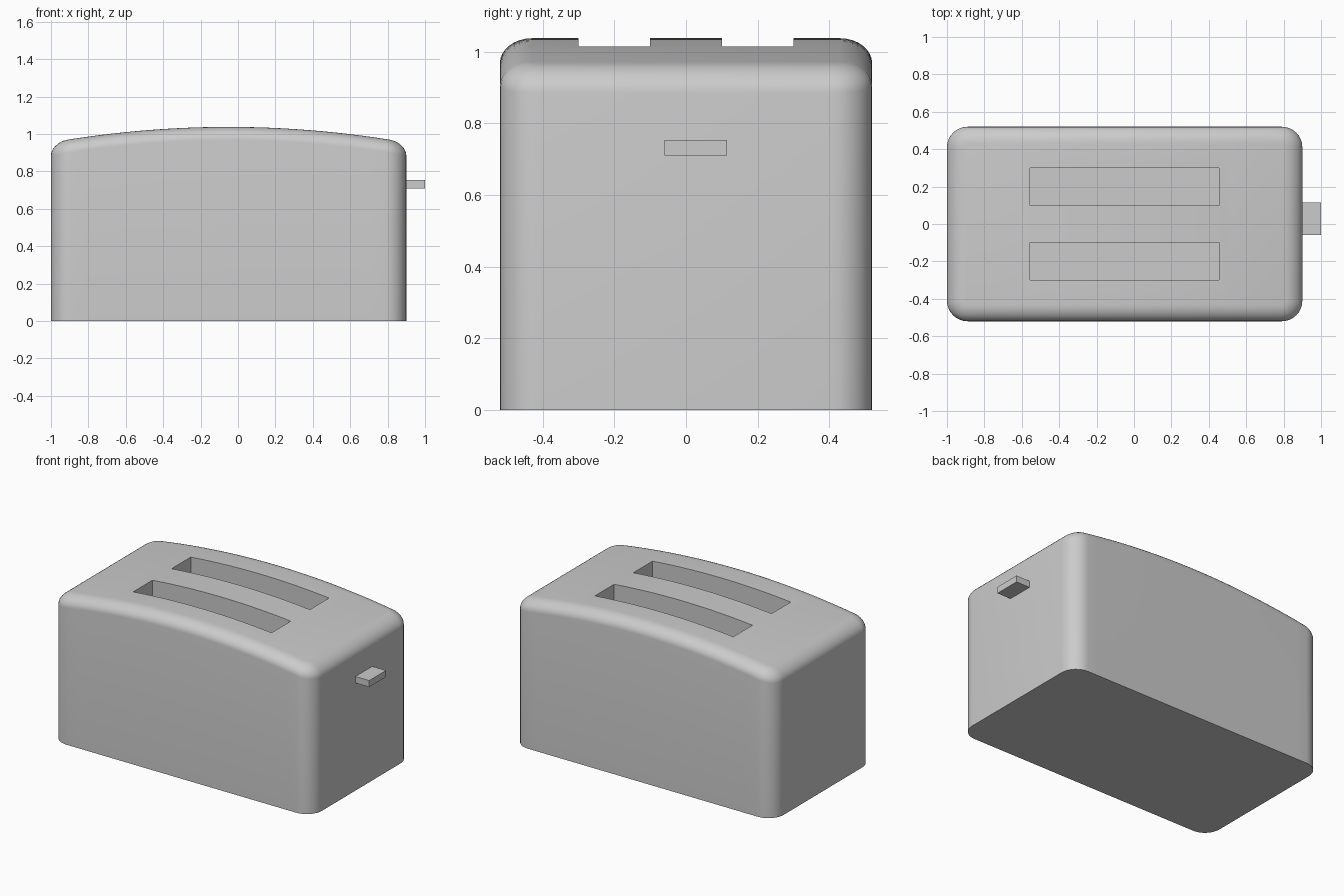
import bpy, bmesh, math

if "Cube" in bpy.data.objects:
    bpy.data.objects.remove(bpy.data.objects["Cube"])

CX = -0.05                      # centre of the body along x
HX, HY, R = 0.95, 0.52, 0.11    # half sizes and plan corner radius
EDGE_IN, EDGE_DROP = 0.09, 0.07  # rounding of the top edge


def link(name, bm):
    bmesh.ops.recalc_face_normals(bm, faces=bm.faces)
    mesh = bpy.data.meshes.new(name)
    bm.to_mesh(mesh)
    bm.free()
    ob = bpy.data.objects.new(name, mesh)
    bpy.context.collection.objects.link(ob)
    return ob


def box(name, lo, hi):
    bm = bmesh.new()
    bmesh.ops.create_cube(bm, size=1)
    for v in bm.verts:
        v.co = [(a + b) / 2 + c * (b - a) for a, b, c in zip(lo, hi, v.co)]
    return link(name, bm)


def outline(inset):
    """Rounded rectangle: +y half from right to left, then its mirror."""
    hx, hy, r = HX - inset, HY - inset, R - inset
    half = []
    for k in range(9):
        a = math.pi / 2 * k / 8
        half.append((hx - r + r * math.cos(a), hy - r + r * math.sin(a)))
    half += [((hx - r) * (1 - 2 * k / 24), hy) for k in range(1, 24)]
    for k in range(9):
        a = math.pi / 2 * (1 + k / 8)
        half.append((-hx + r + r * math.cos(a), hy - r + r * math.sin(a)))
    return half + [(x, -y) for x, y in reversed(half)]


def crown(u):
    return 1.038 - 0.092 * u * u


# Body: straight walls, rounded top edge, crowned top
bm = bmesh.new()
rings = [[bm.verts.new((CX + x, y, 0)) for x, y in outline(0)]]
for k in range(9):
    t = math.pi / 2 * k / 8
    inset, drop = EDGE_IN * (1 - math.cos(t)), EDGE_DROP * (1 - math.sin(t))
    rings.append([bm.verts.new((CX + x, y, crown(x) - drop)) for x, y in outline(inset)])
n = len(rings[0])
for low, up in zip(rings, rings[1:]):
    for i in range(n):
        j = (i + 1) % n
        bm.faces.new((low[i], low[j], up[j], up[i]))
bm.faces.new(rings[0])
top = rings[-1]
for i in range(n // 2 - 1):
    bm.faces.new((top[i], top[i + 1], top[n - 2 - i], top[n - 1 - i]))
body = link("body", bm)

# Bread slots cut into the top
bpy.context.view_layer.objects.active = body
body.select_set(True)
for side in (-1, 1):
    cutter = box("slot_cutter", (-0.555, side * 0.2 - 0.1, 0.3), (0.455, side * 0.2 + 0.1, 1.3))
    cutter.hide_render = True
    mod = body.modifiers.new("slot", 'BOOLEAN')
    mod.operation, mod.solver, mod.object = 'DIFFERENCE', 'EXACT', cutter
    bpy.ops.object.modifier_apply(modifier=mod.name)
    bpy.data.objects.remove(cutter)
bpy.ops.object.shade_smooth_by_angle(angle=math.radians(35))

# Push-down lever
box("lever", (0.87, -0.06, 0.71), (1.0, 0.115, 0.753))
